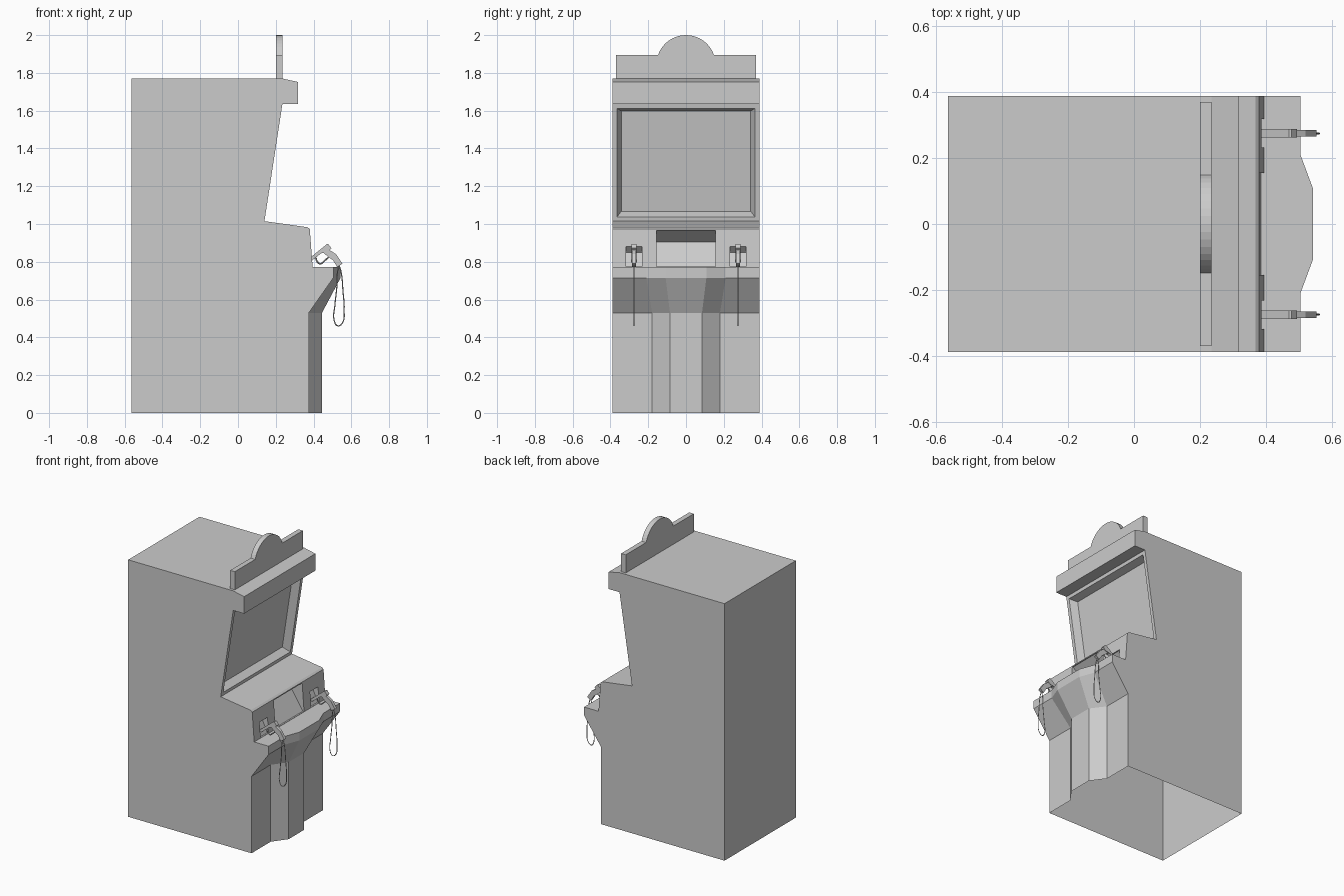
import bpy, bmesh, math

if "Cube" in bpy.data.objects:
    bpy.data.objects.remove(bpy.data.objects["Cube"])


def finish(bm, name):
    bmesh.ops.recalc_face_normals(bm, faces=bm.faces)
    mesh = bpy.data.meshes.new(name)
    bm.to_mesh(mesh)
    bm.free()
    ob = bpy.data.objects.new(name, mesh)
    bpy.context.collection.objects.link(ob)
    return ob


def loft(sections):
    """Join equal-length closed sections and cap both ends."""
    bm = bmesh.new()
    rings = [[bm.verts.new(p) for p in s] for s in sections]
    for a, b in zip(rings, rings[1:]):
        for i in range(len(a)):
            j = (i + 1) % len(a)
            bm.faces.new((a[i], a[j], b[j], b[i]))
    bm.faces.new(rings[0])
    bm.faces.new(rings[-1])
    return bm


def prism(name, pts, y0, y1):
    """Extrude an x-z outline along y."""
    return finish(loft([[(x, y, z) for x, z in pts] for y in (y0, y1)]), name)


W = 0.388
# Cabinet outline: x at the sides, x at the middle bulge, z, outer and inner bulge y
profile = [
    (-0.565, -0.565, 0, .19, .085), (0.375, 0.445, 0, .18, .085),
    (0.375, 0.445, 0.53, .18, .085), (0.505, 0.543, 0.715, .21, .108),
    (0.505, 0.543, 0.772, .21, .108), (0.395, 0.395, 0.772, .21, .108),
    (0.380, 0.380, 0.973, .21, .108), (0.368, 0.368, 0.983, .21, .108),
    (0.140, 0.140, 1.015, .21, .108), (0.235, 0.235, 1.635, .21, .108),
    (0.318, 0.318, 1.635, .21, .108), (0.318, 0.318, 1.752, .21, .108),
    (0.235, 0.235, 1.770, .21, .108), (-0.565, -0.565, 1.770, .21, .108),
]
sections = []
for s, k in ((-1, 0), (-1, 1), (-1, 2), (1, 2), (1, 1), (1, 0)):
    sections.append([((xm if k == 2 else xs), s * (W, yo, yi)[k], z)
                     for xs, xm, z, yo, yi in profile])
bm = loft(sections)
bmesh.ops.recalc_face_normals(bm, faces=bm.faces)
bmesh.ops.dissolve_limit(bm, angle_limit=0.01, verts=bm.verts, edges=bm.edges)

# Recessed screen with sloped bezel
screen = [f for f in bm.faces
          if f.normal.x > 0.5 and 1.1 < f.calc_center_median().z < 1.6]
bmesh.ops.inset_individual(bm, faces=screen, thickness=0.033, depth=0)
bmesh.ops.inset_individual(bm, faces=screen, thickness=0.031, depth=-0.05)
cabinet = finish(bm, "cabinet")

# Coin panel recess and the two holster recesses
cutters = [prism("coin_recess_cutter", [(.374, .966), (.30, .905), (.385, .774),
                                        (.45, .774), (.45, .966)], -.155, .155)]
for s in (-1, 1):
    cutters.append(prism("holster_cutter", [(.380, .880), (.350, .850), (.385, .774),
                                            (.45, .774), (.45, .880)],
                         s * .275 - .043, s * .275 + .043))
bpy.context.view_layer.objects.active = cabinet
for c in cutters:
    c.hide_render = True
    mod = cabinet.modifiers.new("recess", 'BOOLEAN')
    mod.operation = 'DIFFERENCE'
    mod.solver = 'EXACT'
    mod.object = c
    bpy.ops.object.modifier_apply(modifier=mod.name)
for c in cutters:
    bpy.data.objects.remove(c)

# Open underside
bm = bmesh.new()
bm.from_mesh(cabinet.data)
under = [f for f in bm.faces if abs(f.normal.z) > .99 and f.calc_center_median().z < .01]
bmesh.ops.delete(bm, geom=under, context='FACES')
bm.to_mesh(cabinet.data)
bm.free()

# Topper board with a rounded crest
R, cz = 0.157, 1.843
a0 = math.asin((1.895 - cz) / R)
outline = [(-.37, 1.77), (.37, 1.77), (.37, 1.895)]
for i in range(17):
    a = a0 + (math.pi - 2 * a0) * i / 16
    outline.append((R * math.cos(a), cz + R * math.sin(a)))
outline.append((-.37, 1.895))
finish(loft([[(x, y, z) for y, z in outline] for x in (.20, .235)]), "topper_board")


def tube(name, pts, y, radius, res):
    cu = bpy.data.curves.new(name, 'CURVE')
    cu.dimensions = '3D'
    cu.bevel_depth = radius
    cu.bevel_resolution = res
    cu.resolution_u = 5
    cu.use_fill_caps = True
    sp = cu.splines.new('BEZIER')
    sp.bezier_points.add(len(pts) - 1)
    for bp, (x, z) in zip(sp.bezier_points, pts):
        bp.co = (x, y, z)
        bp.handle_left_type = bp.handle_right_type = 'AUTO'
    ob = bpy.data.objects.new(name, cu)
    bpy.context.collection.objects.link(ob)


# Light guns with trigger guards and hanging cables
for s, side in ((-1, "left"), (1, "right")):
    y = s * .275
    prism(side + "_gun_barrel", [(.365, .808), (.470, .893), (.478, .893), (.495, .872),
                                 (.478, .852), (.440, .845), (.380, .797)],
          y - .013, y + .013)
    prism(side + "_gun_grip", [(.450, .850), (.485, .862), (.520, .840), (.553, .790),
                               (.525, .772), (.503, .808), (.475, .828)],
          y - .010, y + .010)
    tube(side + "_trigger_guard", [(.412, .822), (.420, .800), (.436, .790),
                                   (.455, .803), (.480, .825)], y, .004, 0)
    tube(side + "_gun_cable", [(.535, .782), (.546, .745), (.556, .640), (.562, .545),
                               (.552, .475), (.528, .461), (.509, .490), (.513, .570),
                               (.524, .677), (.526, .740), (.532, .782)], y, .003, 0)
